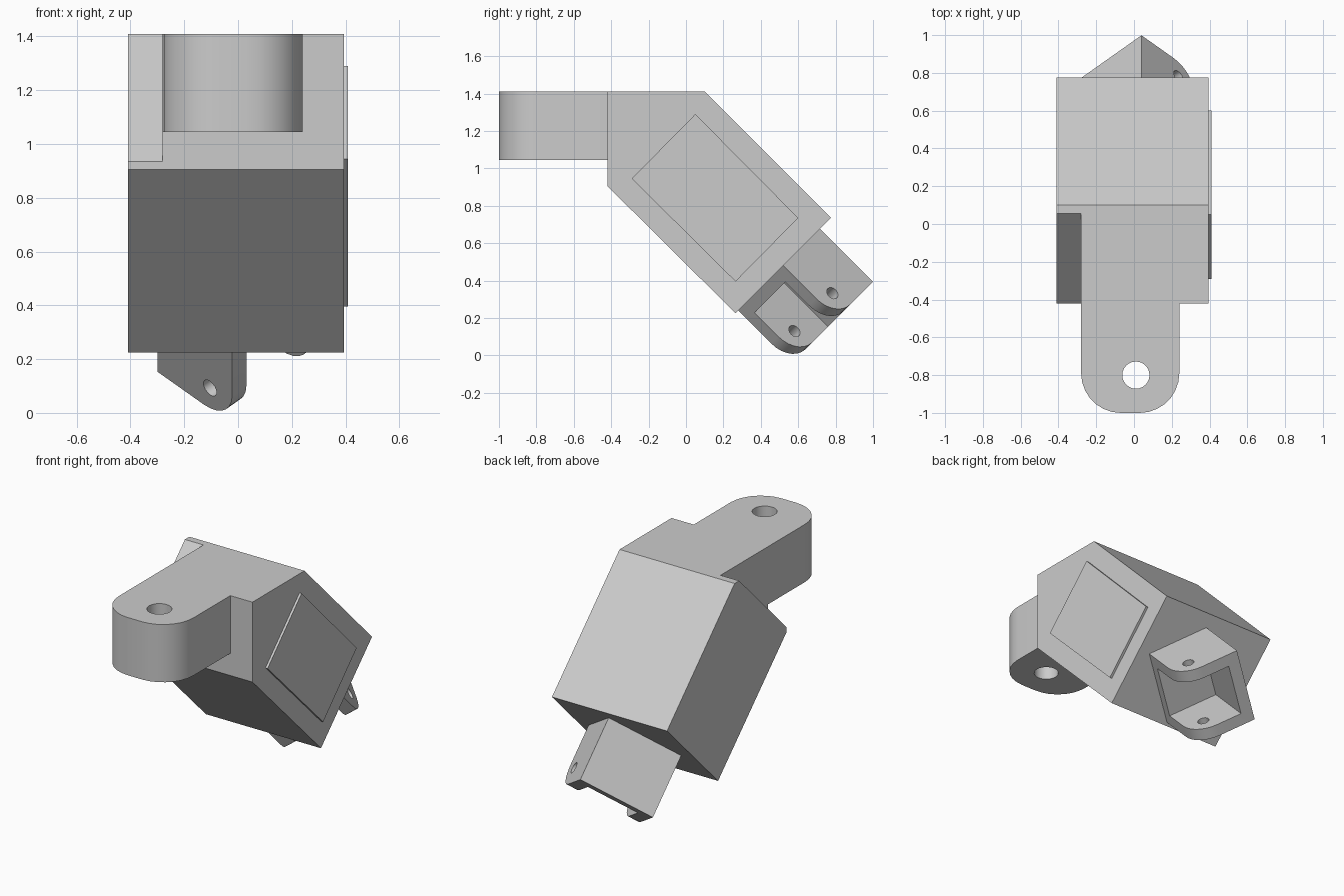
import bpy, bmesh, math
from mathutils import Matrix, Vector

if "Cube" in bpy.data.objects:
    bpy.data.objects.remove(bpy.data.objects["Cube"])

grey = bpy.data.materials.new("plain grey")
grey.use_nodes = True
grey.diffuse_color = (0.6, 0.6, 0.6, 1)
grey.node_tree.nodes["Principled BSDF"].inputs["Base Color"].default_value = grey.diffuse_color

X, Y, Z = Vector((1, 0, 0)), Vector((0, 1, 0)), Vector((0, 0, 1))


def prism(name, profile, low, high, u, v, origin=Vector()):
    """Extrude a profile in the u-v plane from low to high along u x v."""
    w = u.cross(v)
    bm = bmesh.new()
    face = bm.faces.new([bm.verts.new(origin + u * a + v * b + w * low) for a, b in profile])
    top = bmesh.ops.extrude_face_region(bm, geom=[face])["geom"]
    bmesh.ops.translate(bm, vec=w * (high - low),
                        verts=[g for g in top if isinstance(g, bmesh.types.BMVert)])
    bmesh.ops.recalc_face_normals(bm, faces=bm.faces)
    mesh = bpy.data.meshes.new(name)
    bm.to_mesh(mesh)
    bm.free()
    mesh.materials.append(grey)
    obj = bpy.data.objects.new(name, mesh)
    bpy.context.collection.objects.link(obj)
    return obj


def arc(cx, cy, r, start, end, steps):
    angles = [math.radians(start + (end - start) * i / steps) for i in range(steps + 1)]
    return [(cx + r * math.cos(t), cy + r * math.sin(t)) for t in angles]


def combine(target, tool, operation):
    """Apply a boolean and discard the tool object."""
    tool.hide_render = True
    mod = target.modifiers.new(operation, "BOOLEAN")
    mod.operation, mod.object, mod.solver = operation, tool, "EXACT"
    bpy.context.view_layer.objects.active = target
    bpy.ops.object.modifier_apply(modifier=mod.name)
    bpy.data.objects.remove(tool)


def box(a0, a1, b0, b1):
    return [(a0, b0), (a1, b0), (a1, b1), (a0, b1)]


# Slanted main body
body = prism("body", [(-0.42, 1.41), (-0.42, 0.905), (0.265, 0.225), (0.775, 0.735), (0.1, 1.41)],
             -0.41, 0.395, Y, Z)

# Front arm with rounded end
arm_profile = ([(0.24, -0.3), (-0.28, -0.3)] + arc(-0.07, -0.79, 0.21, 180, 270, 7)
               + arc(0.03, -0.79, 0.21, 270, 360, 7))
combine(body, prism("arm", arm_profile, 1.045, 1.41, X, Y), "UNION")

# Vertical pin hole in the arm
combine(body, prism("arm_hole", arc(0.01, -0.8, 0.072, 0, 345, 23), 0.9, 1.6, X, Y), "DIFFERENCE")

# Sloped corner notch beside the arm
combine(body, prism("notch", [(0.155, 1.51), (-0.52, 0.835), (-0.52, 1.51)], -0.6, -0.28, Y, Z),
        "DIFFERENCE")

# Raised side panel
panel = prism("side_panel", [(0.05, 1.29), (-0.29, 0.945), (0.265, 0.395), (0.6, 0.735)],
              0.38, 0.41, Y, Z)

# Clevis on the lower end, turned 45 degrees about the body axis
up = (Y + Z).normalized()
out = (Y - Z).normalized()
side = (X - up).normalized()
corner = Vector((0, 0.52, 0.48)) - X * 0.3 - up * 0.062
clevis = prism("clevis", [(0, -0.02), (0.393, -0.02)] + arc(0.243, 0.25, 0.15, 0, 90, 7) + [(0, 0.4)],
               0, 0.48, side, out, corner)
combine(clevis, prism("pocket", box(0.075, 0.6, 0.07, 0.6), 0.075, 0.405, side, out, corner),
        "DIFFERENCE")
combine(clevis, prism("pin_hole", arc(0.277, 0.29, 0.035, 0, 337.5, 15), -0.1, 0.6, side, out, corner),
        "DIFFERENCE")

# Smooth the curved walls, keep hard edges
bpy.ops.object.select_all(action="DESELECT")
for obj in (body, panel, clevis):
    obj.select_set(True)
bpy.context.view_layer.objects.active = body
bpy.ops.object.shade_smooth_by_angle(angle=math.radians(30))
